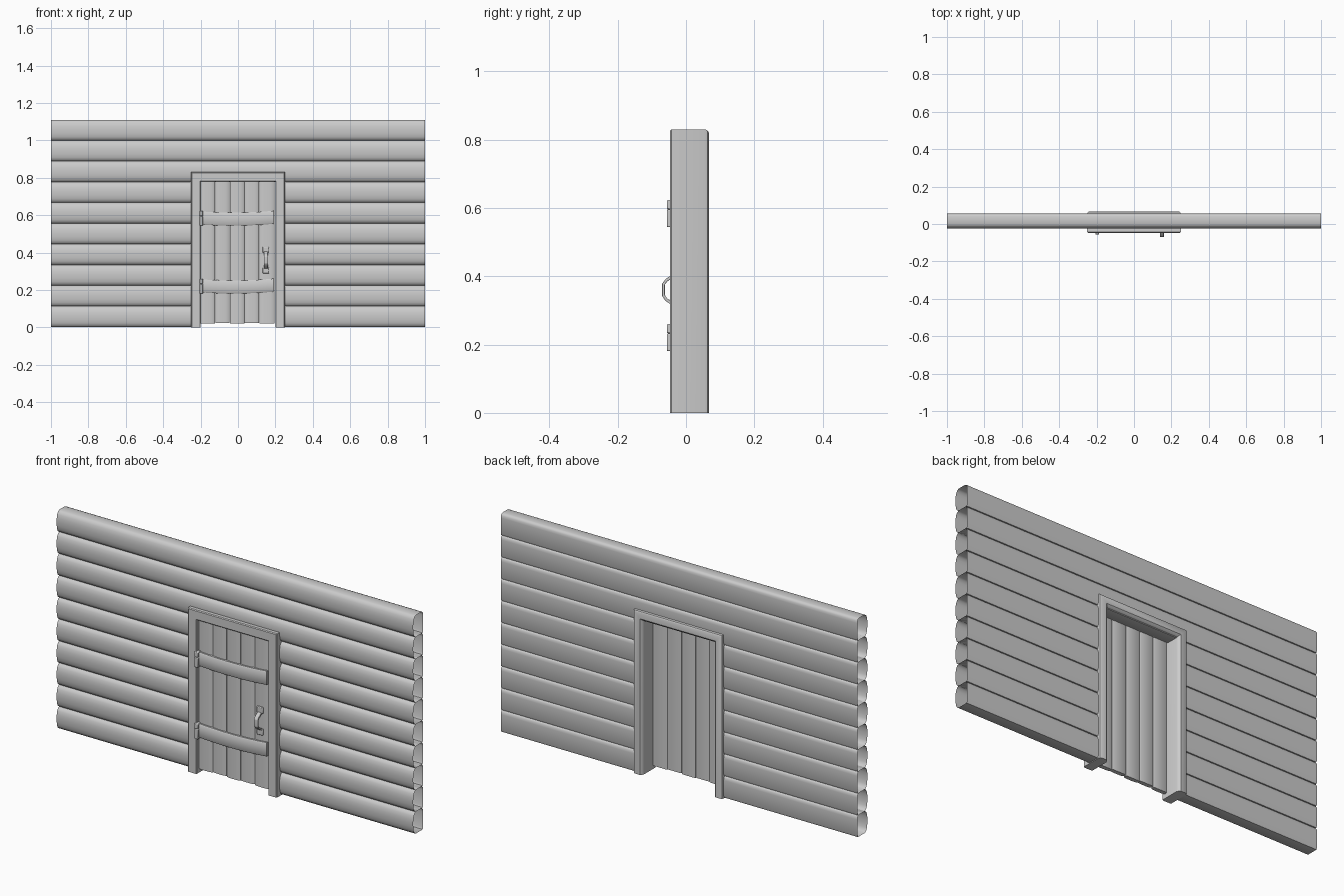
import bpy, bmesh, math

if "Cube" in bpy.data.objects:
    bpy.data.objects.remove(bpy.data.objects["Cube"])


def finish(name, bm, bevel=0.0, angle=40):
    bmesh.ops.recalc_face_normals(bm, faces=bm.faces)
    me = bpy.data.meshes.new(name)
    bm.to_mesh(me)
    bm.free()
    ob = bpy.data.objects.new(name, me)
    bpy.context.collection.objects.link(ob)
    if bevel:
        m = ob.modifiers.new("bevel", 'BEVEL')
        m.width = bevel
        m.segments = 2
    bpy.ops.object.select_all(action='DESELECT')
    ob.select_set(True)
    bpy.context.view_layer.objects.active = ob
    bpy.ops.object.shade_smooth_by_angle(angle=math.radians(angle))
    return ob


def loft(name, rings, caps=True, bevel=0.0, angle=40):
    """Skin a list of closed rings of points."""
    bm = bmesh.new()
    vs = [[bm.verts.new(p) for p in r] for r in rings]
    n = len(rings[0])
    for a, b in zip(vs, vs[1:]):
        for i in range(n):
            j = (i + 1) % n
            bm.faces.new((a[i], a[j], b[j], b[i]))
    if caps:
        bm.faces.new(vs[0])
        bm.faces.new(vs[-1])
    return finish(name, bm, bevel, angle)


def box(name, x, y, z, bevel=0.0):
    ring = lambda h: [(x[0], y[0], h), (x[1], y[0], h), (x[1], y[1], h), (x[0], y[1], h)]
    return loft(name, [ring(z[0]), ring(z[1])], bevel=bevel)


# Log wall: open-ended hollow logs, split around the doorway
ROWS, H = 10, 0.1107
log = [(-0.006, 0.0), (-0.015, 0.06), (-0.021, 0.18), (-0.024, 0.35), (-0.025, 0.52),
       (-0.024, 0.68), (-0.020, 0.84), (-0.013, 0.95), (-0.003, 1.0), (0.040, 1.0),
       (0.049, 0.97), (0.054, 0.90), (0.055, 0.80), (0.055, 0.08), (0.051, 0.0)]
for r in range(ROWS):
    spans = [(-1, -0.225), (0.225, 1)] if r < 7 else [(-1, 1)]
    for k, (a, b) in enumerate(spans):
        ring = lambda x: [(x, y, 0.003 + (r + t) * H) for y, t in log]
        loft(f"wall_log_{r}_{k}", [ring(a), ring(b)], caps=False)

# Door frame: one moulding swept up, across and down with mitred corners
frame = [(0.0, -0.043), (0.004, -0.047), (0.046, -0.047), (0.05, -0.043),
         (0.05, 0.050), (0.046, 0.060), (0.038, 0.067), (0.010, 0.067),
         (0.003, 0.063), (0.0, 0.055)]
path = [(-1, 0), (-1, 1), (1, 1), (1, 0)]
loft("door_frame", [[(s * (0.25 - u), y, (0.83 - u) * t) for u, y in frame]
                    for s, t in path], angle=35)

# Door planks with gently rounded faces
edges = [-0.2, -0.121, -0.044, 0.035, 0.114, 0.197]
for i, (a, b) in enumerate(zip(edges, edges[1:])):
    a, b = a + 0.0008, b - 0.0008
    w = b - a
    prof = [(a, -0.027), (a + 0.07 * w, -0.031), (a + 0.3 * w, -0.033), (b - 0.3 * w, -0.033),
            (b - 0.07 * w, -0.031), (b, -0.027), (b, -0.015), (b - 0.1 * w, -0.012),
            (a + 0.1 * w, -0.012), (a, -0.015)]
    bot = 0.022 + 0.003 * (i % 2)
    loft(f"door_plank_{i}", [[(x, y, z) for x, y in prof] for z in (bot, 0.785)])

# Strap hinges: sagging battens plus a two-part knuckle
for i, zc in enumerate((0.218, 0.581)):
    rings = []
    for k in range(13):
        t = k / 12
        x = -0.195 + 0.385 * t
        z = zc + 0.008 * (2 * t - 1) ** 2 - 0.004 + 0.004 * t
        h = 0.035
        rings.append([(x, -0.030, z - h), (x, -0.041, z - h), (x, -0.045, z - h + 0.006),
                      (x, -0.045, z + h - 0.006), (x, -0.041, z + h), (x, -0.030, z + h)])
    loft(f"hinge_strap_{i}", rings)
    box(f"hinge_knuckle_low_{i}", (-0.206, -0.187), (-0.056, -0.03), (zc - 0.037, zc + 0.014), 0.003)
    box(f"hinge_knuckle_top_{i}", (-0.206, -0.187), (-0.056, -0.03), (zc + 0.015, zc + 0.042), 0.003)

# Door handle: two plates and a bent bar
for name, z in (("lower", 0.305), ("upper", 0.415)):
    box(f"handle_plate_{name}", (0.132, 0.166), (-0.041, -0.030), (z - 0.016, z + 0.016), 0.003)
outer = [(-0.036, 0.312), (-0.060, 0.328), (-0.070, 0.342), (-0.070, 0.378), (-0.060, 0.392), (-0.036, 0.408)]
inner = [(-0.036, 0.324), (-0.055, 0.335), (-0.062, 0.345), (-0.062, 0.375), (-0.055, 0.385), (-0.036, 0.396)]
loft("handle_bar", [[(0.138, *o), (0.160, *o), (0.160, *n), (0.138, *n)]
                    for o, n in zip(outer, inner)], bevel=0.002)
